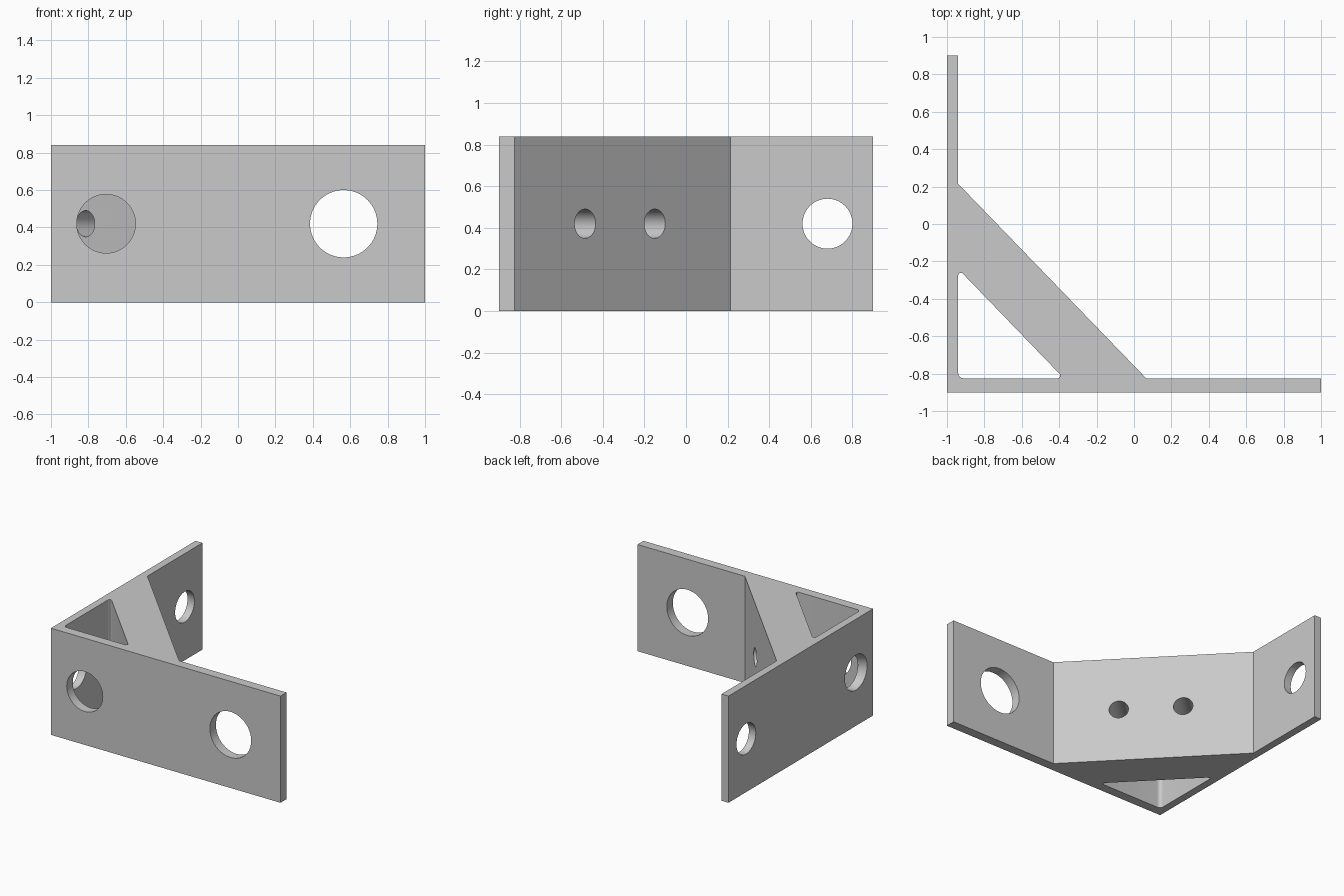
import bpy, bmesh, math
from mathutils import Vector
from mathutils.geometry import tessellate_polygon

cube = bpy.data.objects.get("Cube")
if cube:
    bpy.data.objects.remove(cube, do_unlink=True)

HEIGHT = 0.84
MID = HEIGHT / 2
SIDES = 64

grey = bpy.data.materials.new("plain grey")
grey.use_nodes = True
colour = (0.59, 0.59, 0.59, 1)
grey.diffuse_color = colour
grey.node_tree.nodes["Principled BSDF"].inputs["Base Color"].default_value = colour

bm = bmesh.new()


def rounded(corners, radii, steps=6):
    """Replace each corner of a polygon with a tangent arc."""
    points = []
    for i, r in enumerate(radii):
        c = Vector(corners[i])
        a = (Vector(corners[i - 1]) - c).normalized()
        b = (Vector(corners[(i + 1) % len(corners)]) - c).normalized()
        half = a.angle(b) / 2
        centre = c + (a + b).normalized() * r / math.sin(half)
        start = c + a * r / math.tan(half) - centre
        end = c + b * r / math.tan(half) - centre
        for s in range(steps + 1):
            arm = start.lerp(end, s / steps).normalized() * r
            points.append(centre + arm)
    return points


def fill(loops, place):
    """Fill a flat outline with openings, placing its points in space."""
    flat = [Vector((u, v, 0)) for loop in loops for u, v in loop]
    tris = tessellate_polygon([[Vector((u, v, 0)) for u, v in loop] for loop in loops])
    verts = [bm.verts.new(place(p.x, p.y)) for p in flat]
    for tri in tris:
        bm.faces.new([verts[i] for i in tri])


def circle(u, radius):
    """Points of a hole at mid height on a wall."""
    turns = [2 * math.pi * i / SIDES for i in range(SIDES)]
    return [(u + radius * math.cos(t), MID + radius * math.sin(t)) for t in turns]


def wall(p, q, holes):
    """Upright face between two plan points, pierced by the holes lying on it."""
    along = (q - p).normalized()
    length = (q - p).length
    loops = [[(0, 0), (length, 0), (length, HEIGHT), (0, HEIGHT)]]
    for centre, radius, axis in holes:
        u = (centre - p).dot(along)
        off = (centre - p - along * u).length
        if off < 0.001 and radius < u < length - radius:
            ring = circle(0, radius)
            turn = along.dot(axis)
            loops.append([(u + x * turn, z) for x, z in ring])
    fill(loops, lambda u, v: (*(p + along * u), v))


def tube(a, b):
    """Lining between the two rims of a hole."""
    rims = [[bm.verts.new((*(c + axis * u), v)) for u, v in circle(0, r)]
            for c, r, axis in (a, b)]
    for i in range(SIDES):
        j = (i + 1) % SIDES
        bm.faces.new((rims[0][i], rims[0][j], rims[1][j], rims[1][i]))


# Plan: two plates at a right angle, a diagonal brace, a triangular pocket
outline = [Vector(p) for p in (
    (-1, -0.9), (1, -0.9), (1, -0.825), (0.065, -0.825),
    (-0.94, 0.215), (-0.94, 0.9), (-1, 0.9))]
corners = [Vector(p) for p in ((-0.94, -0.825), (-0.375, -0.825), (-0.94, -0.24))]
pocket = rounded(corners, [0.028, 0.014, 0.014])

# Front and side plate holes, as pairs of rims
X, Y = Vector((1, 0)), Vector((0, 1))
bores = [((Vector((x, -0.9)), r, X), (Vector((x, -0.825)), r, X))
         for x, r in ((0.565, 0.18), (-0.705, 0.157))]
bores.append(((Vector((-1, 0.68)), 0.12, Y), (Vector((-0.94, 0.68)), 0.12, Y)))
bores.append(((Vector((-1, -0.687)), 0.138, Y), (Vector((-0.94, -0.668)), 0.127, Y)))

# Holes straight through the brace
slope = (outline[3] - outline[4]).normalized()
for t in (0.351, 0.673):
    outer = outline[4].lerp(outline[3], t)
    inner = corners[2] + slope * (outer - corners[2]).dot(slope)
    bores.append(((outer, 0.07, slope), (inner, 0.07, slope)))

# Walls, hole linings, bottom and top
rims = [rim for bore in bores for rim in bore]
for loop in (outline, pocket):
    for i, p in enumerate(loop):
        wall(p, loop[(i + 1) % len(loop)], rims)
for bore in bores:
    tube(*bore)
for z in (0, HEIGHT):
    fill([outline, pocket], lambda u, v: (u, v, z))

bmesh.ops.remove_doubles(bm, verts=bm.verts, dist=0.0001)
bmesh.ops.recalc_face_normals(bm, faces=bm.faces)
mesh = bpy.data.meshes.new("corner_bracket")
bm.to_mesh(mesh)
bm.free()
mesh.materials.append(grey)
bracket = bpy.data.objects.new("corner_bracket", mesh)
bpy.context.collection.objects.link(bracket)

bpy.ops.object.select_all(action="DESELECT")
bracket.select_set(True)
bpy.context.view_layer.objects.active = bracket
bpy.ops.object.shade_smooth_by_angle(angle=math.radians(30))
